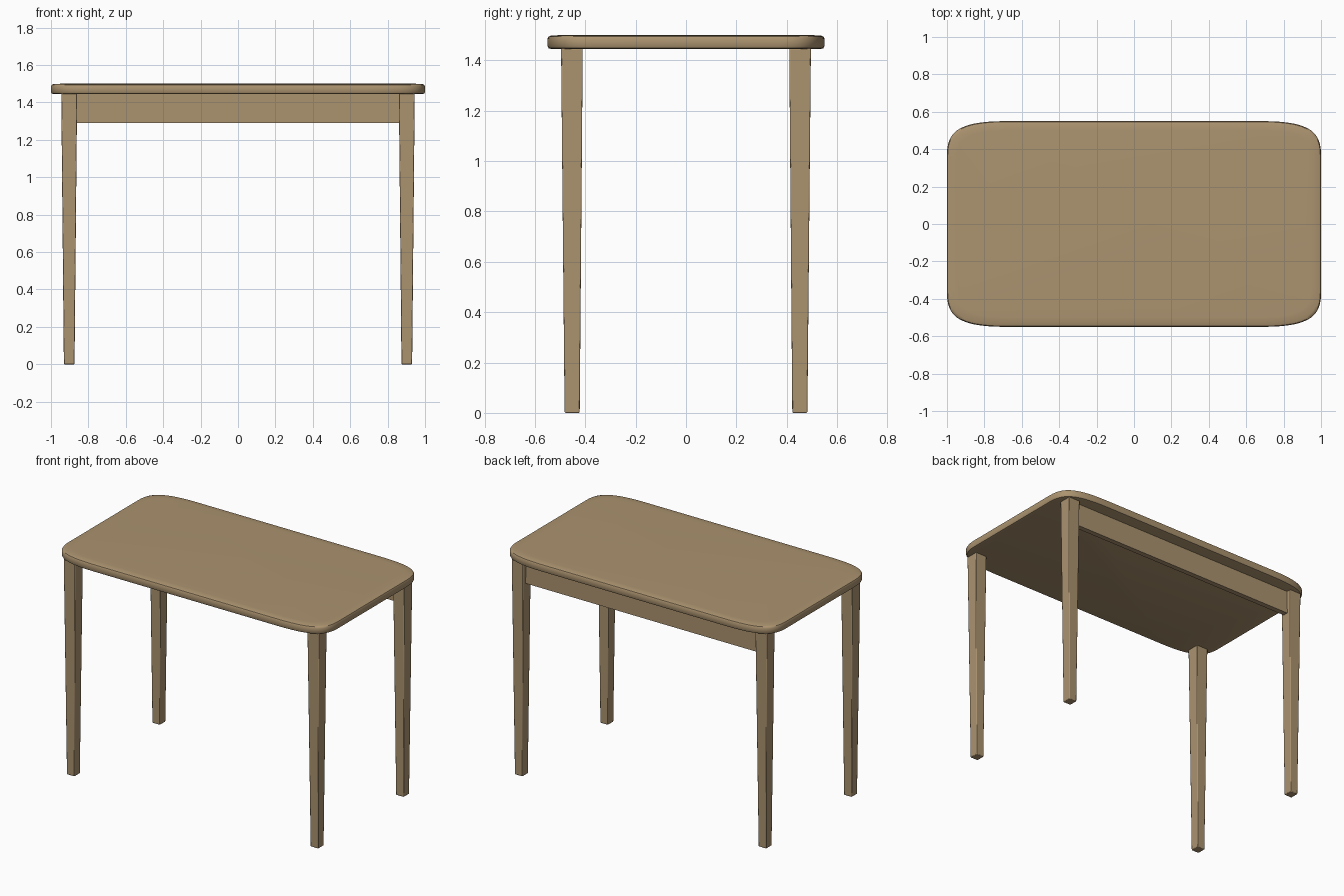
import bpy, bmesh, math
from mathutils import Vector
from mathutils.geometry import interpolate_bezier

if "Cube" in bpy.data.objects:
    bpy.data.objects.remove(bpy.data.objects["Cube"])

wood = bpy.data.materials.new("light wood")
wood.use_nodes = True
WOOD = (0.41, 0.292, 0.16, 1)
wood.diffuse_color = WOOD
wood.node_tree.nodes["Principled BSDF"].inputs["Base Color"].default_value = WOOD


def loft(name, rings, smooth_angle=None, bevel=0):
    """Skin a stack of matching closed rings and cap both ends."""
    bm = bmesh.new()
    loops = [[bm.verts.new(p) for p in ring] for ring in rings]
    for a, b in zip(loops, loops[1:]):
        for i in range(len(a)):
            j = (i + 1) % len(a)
            bm.faces.new((a[i], a[j], b[j], b[i]))
    bm.faces.new(loops[0])
    bm.faces.new(loops[-1])
    bmesh.ops.recalc_face_normals(bm, faces=bm.faces)
    mesh = bpy.data.meshes.new(name)
    bm.to_mesh(mesh)
    bm.free()
    obj = bpy.data.objects.new(name, mesh)
    bpy.context.collection.objects.link(obj)
    mesh.materials.append(wood)
    if bevel:
        mod = obj.modifiers.new("Soft edges", 'BEVEL')
        mod.width = bevel
        mod.segments = 2
    if smooth_angle:
        bpy.ops.object.select_all(action='DESELECT')
        obj.select_set(True)
        bpy.context.view_layer.objects.active = obj
        bpy.ops.object.shade_smooth_by_angle(angle=math.radians(smooth_angle))
    return obj


def rectangle(x0, x1, y0, y1, z):
    return [(x0, y0, z), (x1, y0, z), (x1, y1, z), (x0, y1, z)]


# Tabletop: soft rounded rectangle with an eased edge
HALF_X, HALF_Y = 1.0, 0.55
corner = interpolate_bezier(Vector((1, 0.37)), Vector((1, 0.5)),
                            Vector((0.93, 0.55)), Vector((0.68, 0.55)), 14)
outline = [(p.x, p.y) for p in corner]
outline += [(-x, y) for x, y in reversed(outline)]
outline += [(-x, -y) for x, y in outline]

edge_profile = [(0.014, 1.445), (0.004, 1.448), (0, 1.456), (0, 1.486),
                (0.004, 1.494), (0.014, 1.498), (0.05, 1.5)]
loft("tabletop",
     [[(x * (1 - d / HALF_X), y * (1 - d / HALF_Y), z) for x, y in outline]
      for d, z in edge_profile], smooth_angle=40)

# Four tapered square legs
for side, sx in (("left", 1), ("right", -1)):
    for end, sy in (("front", -1), ("back", 1)):
        foot = rectangle(0.874 * sx, 0.931 * sx, 0.422 * sy, 0.482 * sy, 0)
        head = rectangle(0.86 * sx, 0.945 * sx, 0.41 * sy, 0.496 * sy, 1.447)
        loft(f"{end}_{side}_leg", [foot, head], smooth_angle=30, bevel=0.004)

# Single apron between the back legs, set in from their outer faces
loft("back_apron", [rectangle(-0.865, 0.865, 0.43, 0.465, z) for z in (1.29, 1.447)])
